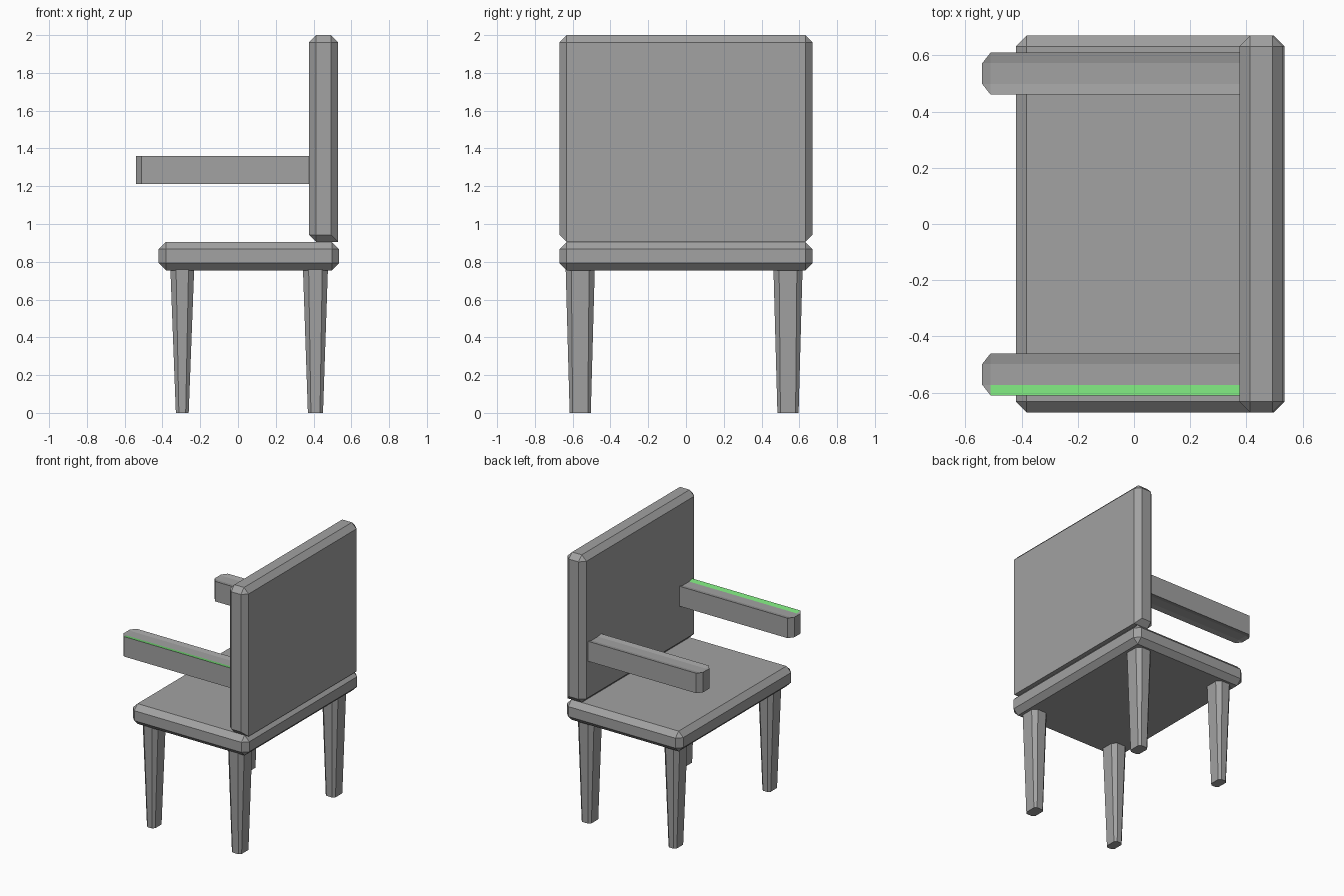
import bpy, bmesh
from mathutils import Vector

cube = bpy.data.objects.get("Cube")
if cube:
    bpy.data.objects.remove(cube, do_unlink=True)


def material(name, rgb):
    m = bpy.data.materials.new(name)
    m.use_nodes = True
    m.diffuse_color = (*rgb, 1)
    m.node_tree.nodes["Principled BSDF"].inputs["Base Color"].default_value = (*rgb, 1)
    return m


GREY = material("grey", (0.36, 0.36, 0.36))
GREEN = material("green", (0.2, 0.75, 0.2))


def finish(name, bm, mats=(GREY,)):
    bmesh.ops.recalc_face_normals(bm, faces=bm.faces)
    mesh = bpy.data.meshes.new(name)
    bm.to_mesh(mesh)
    bm.free()
    for m in mats:
        mesh.materials.append(m)
    obj = bpy.data.objects.new(name, mesh)
    bpy.context.collection.objects.link(obj)


def chamfered_box(lo, hi, width):
    bm = bmesh.new()
    bmesh.ops.create_cube(bm, size=1)
    lo, hi = Vector(lo), Vector(hi)
    for v in bm.verts:
        v.co = (lo + hi) / 2 + v.co * (hi - lo)
    bmesh.ops.bevel(bm, geom=bm.edges[:], offset=width, segments=1,
                    profile=0.5, affect='EDGES')
    return bm


# Seat slab
finish("seat", chamfered_box((-0.42, -0.67, 0.755), (0.535, 0.67, 0.905), 0.038))

# Backrest panel, its lower outer edge left square
bm = chamfered_box((0.375, -0.67, 0.905), (0.53, 0.67, 2.0), 0.038)
for v in bm.verts:
    if v.co.z < 0.91 and v.co.x > 0.45:
        v.co.x = 0.53
finish("backrest", bm)


# Tapered legs with chamfered corners
def leg(name, x, y, foot, top):
    bm = bmesh.new()
    rings = []
    for (a, b), z, c in ((foot, 0, 0.016), (top, 0.76, 0.03)):
        plan = ((a, b - c), (a - c, b), (c - a, b), (-a, b - c),
                (-a, c - b), (c - a, -b), (a - c, -b), (a, c - b))
        rings.append([bm.verts.new((x + px, y + py, z)) for px, py in plan])
    low, high = rings
    bm.faces.new(low)
    bm.faces.new(high)
    for i in range(8):
        j = (i + 1) % 8
        bm.faces.new((low[i], low[j], high[j], high[i]))
    finish(name, bm)


for side, y in (("right", -0.56), ("left", 0.54)):
    leg("front_leg_" + side, -0.295, y, (0.034, 0.053), (0.063, 0.075))
    leg("back_leg_" + side, 0.41, y, (0.04, 0.056), (0.066, 0.077))


# Armrests: upright sides, clipped free end, shallow dished top and bottom
def armrest(name, y, striped):
    bm = bmesh.new()
    tip, shoulder, root = -0.54, -0.51, 0.39
    wide, narrow, dish = 0.075, 0.037, 0.008
    outline = ((root, -wide), (root, wide), (shoulder, wide),
               (tip, narrow), (tip, -narrow), (shoulder, -wide))
    panel = ((root, -narrow), (root, narrow), (shoulder, narrow), (shoulder, -narrow))
    rims = []
    for z, step in ((1.36, -dish), (1.212, dish)):
        o = [bm.verts.new((px, y + py, z)) for px, py in outline]
        p = [bm.verts.new((px, y + py, z + step)) for px, py in panel]
        stripe = bm.faces.new((o[5], o[0], p[0], p[3]))
        stripe.material_index = int(striped and z > 1.3)
        for f in (p, (o[1], o[2], p[2], p[1]), (o[3], o[4], p[3], p[2]),
                  (o[2], o[3], p[2]), (o[4], o[5], p[3]), (o[0], o[1], p[1], p[0])):
            bm.faces.new(f)
        rims.append(o)
    for i in range(6):
        j = (i + 1) % 6
        bm.faces.new((rims[0][i], rims[0][j], rims[1][j], rims[1][i]))
    finish(name, bm, (GREY, GREEN))


armrest("armrest_right", -0.535, True)
armrest("armrest_left", 0.535, False)
